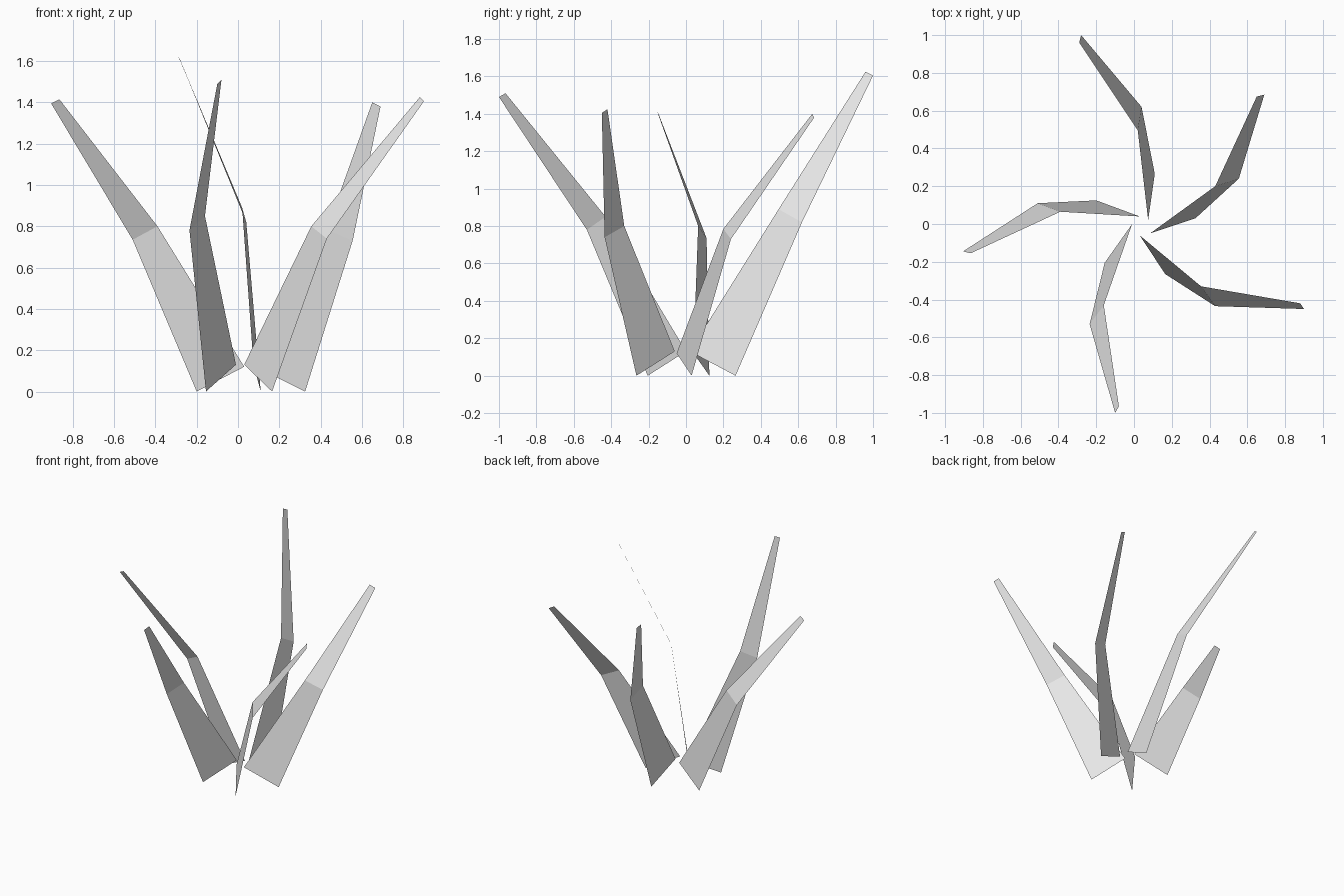
import bpy
import bmesh

cube = bpy.data.objects.get("Cube")
if cube:
    bpy.data.objects.remove(cube, do_unlink=True)


def make_material(name, colour):
    material = bpy.data.materials.new(name)
    material.use_nodes = True
    material.diffuse_color = colour
    material.node_tree.nodes["Principled BSDF"].inputs["Base Color"].default_value = colour
    return material


def make_blade(name, root, bend, tip, material):
    """Folded flat blade: each cross edge is a pair of inner and outer points."""
    bm = bmesh.new()
    edges = [[bm.verts.new(point) for point in pair] for pair in (root, bend, tip)]
    for (inner_low, outer_low), (inner_high, outer_high) in zip(edges, edges[1:]):
        face = bm.faces.new((inner_low, outer_low, outer_high, inner_high))
        face.normal_update()
        # The upper surface is the front of the blade
        if face.normal.z < 0:
            face.normal_flip()
        face.smooth = False
    mesh = bpy.data.meshes.new(name)
    bm.to_mesh(mesh)
    bm.free()
    mesh.materials.append(material)
    blade = bpy.data.objects.new(name, mesh)
    bpy.context.collection.objects.link(blade)
    return blade


pale_grey = make_material("pale grey", (0.8, 0.8, 0.8, 1))

# Tall blade leaning back
make_blade("back_blade",
           root=((.075, .02, .13), (.11, .265, 0)),
           bend=((.02, .495, .89), (.04, .62, .82)),
           tip=((-.29, .96, 1.625), (-.28, 1, 1.605)),
           material=pale_grey)

# Blade leaning back and to the left
make_blade("back_left_blade",
           root=((.085, -.05, .12), (.325, .03, 0)),
           bend=((.43, .2, .785), (.555, .24, .73)),
           tip=((.65, .675, 1.4), (.69, .685, 1.38)),
           material=pale_grey)

# Blade leaning out to the left and forward
make_blade("left_blade",
           root=((.03, -.06, .13), (.165, -.265, 0)),
           bend=((.355, -.33, .8), (.43, -.435, .74)),
           tip=((.88, -.42, 1.425), (.9, -.45, 1.405)),
           material=pale_grey)

# Blade leaning forward
make_blade("front_blade",
           root=((-.01, 0, .13), (-.155, -.205, 0)),
           bend=((-.16, -.43, .85), (-.235, -.53, .78)),
           tip=((-.08, -.965, 1.51), (-.1, -1, 1.49)),
           material=pale_grey)

# Blade leaning out to the right
make_blade("right_blade",
           root=((.03, .04, .12), (-.2, .125, 0)),
           bend=((-.39, .065, .8), (-.51, .11, .735)),
           tip=((-.865, -.155, 1.415), (-.905, -.145, 1.395)),
           material=pale_grey)
